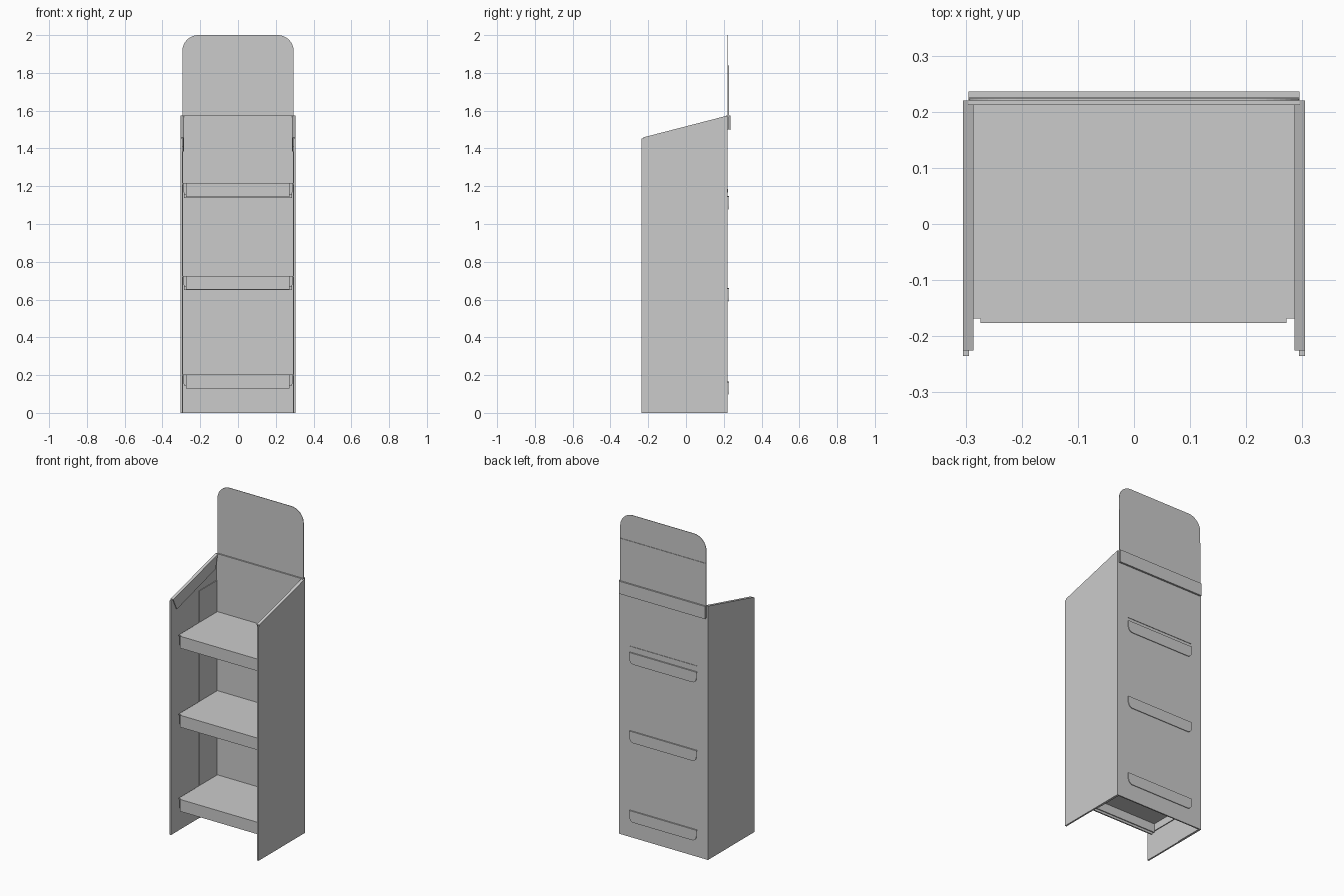
import bpy, bmesh, math
from mathutils import Vector

if "Cube" in bpy.data.objects:
    bpy.data.objects.remove(bpy.data.objects["Cube"])

board = bpy.data.materials.new("grey_cardboard")
board.use_nodes = True
GREY = (0.6, 0.6, 0.6, 1)
board.diffuse_color = GREY
board.node_tree.nodes["Principled BSDF"].inputs["Base Color"].default_value = GREY


def prism(name, points, push):
    """Closed sheet: a planar outline extruded along a vector."""
    bm = bmesh.new()
    face = bm.faces.new([bm.verts.new(p) for p in points])
    new = bmesh.ops.extrude_face_region(bm, geom=[face])["geom"]
    bmesh.ops.translate(bm, vec=Vector(push),
                        verts=[v for v in new if isinstance(v, bmesh.types.BMVert)])
    bmesh.ops.recalc_face_normals(bm, faces=bm.faces)
    mesh = bpy.data.meshes.new(name)
    bm.to_mesh(mesh)
    bm.free()
    mesh.materials.append(board)
    obj = bpy.data.objects.new(name, mesh)
    bpy.context.collection.objects.link(obj)
    return obj


def box(name, x0, x1, y0, y1, z0, z1):
    return prism(name, [(x0, y0, z0), (x1, y0, z0), (x1, y1, z0), (x0, y1, z0)],
                 (0, 0, z1 - z0))


def rounded_sheet(name, half, z0, z1, y, thick, r, top):
    """Upright sheet with two rounded corners, at the top or at the bottom."""
    arc = [(half - r + r * math.cos(a), r * math.sin(a) - r)
           for a in [math.pi / 2 * i / 10 for i in range(11)]]
    edge, base, sign = (z1, z0, 1) if top else (z0, z1, -1)
    right = [(x, y, edge + sign * h) for x, h in arc]
    left = [(-x, py, z) for x, py, z in reversed(right)]
    return prism(name, [(half, y, base)] + right + left + [(-half, y, base)],
                 (0, thick, 0))


FRONT, BACK = -0.225, 0.22
LOW, HIGH = 1.455, 1.57       # top edge of the sides, front and back

# Side panels with folded top flaps and the inner wings of the back panel
for side, s in (("left", 1), ("right", -1)):
    prism(side + "_panel",
          [(s * 0.295, FRONT, 0), (s * 0.295, BACK, 0),
           (s * 0.295, BACK, HIGH), (s * 0.295, FRONT, LOW)], (s * 0.01, 0, 0))
    box(side + "_front_fold", *sorted((s * 0.294, s * 0.305)), -0.235, FRONT, 0, LOW - 0.003)
    prism(side + "_top_fold",
          [(s * 0.286, FRONT, LOW), (s * 0.286, BACK, HIGH),
           (s * 0.286, BACK, HIGH + 0.004), (s * 0.286, FRONT, LOW + 0.004)],
          (s * 0.019, 0, 0))
    prism(side + "_top_flap",
          [(s * 0.286, FRONT, LOW), (s * 0.286, BACK - 0.01, HIGH),
           (s * 0.286, 0.19, 1.49), (s * 0.286, -0.19, 1.385)], (s * 0.004, 0, 0))
    box(side + "_inner_wing", *sorted((s * 0.291, s * 0.295)), 0.04, 0.212, 0, 1.41)

# Back panel, folded over at the top
box("back_panel", -0.295, 0.295, 0.212, BACK, 0, HIGH)
box("back_top_fold", -0.295, 0.295, 0.212, 0.236, HIGH, HIGH + 0.005)
box("back_top_flap", -0.295, 0.295, 0.231, 0.236, 1.497, HIGH)

# Header card with a rear support sheet
rounded_sheet("header_card", 0.295, 1.5, 2.0, 0.2205, 0.003, 0.085, True)
box("header_support", -0.295, 0.295, 0.2235, 0.2265, 1.5, 1.838)

# Shelves with front lips, folded flanges and locking tabs through the back
levels = [("lower", 0.204, 0.167), ("middle", 0.726, 0.66), ("upper", 1.216, 1.147)]
for name, z, tab in levels:
    box(name + "_shelf", -0.29, 0.29, -0.168, 0.212, z - 0.006, z)
    box(name + "_shelf_lip", -0.274, 0.272, -0.176, -0.168, z - 0.074, z)
    box(name + "_shelf_lip_return", -0.285, 0.285, -0.168, -0.162, z - 0.06, z - 0.006)
    box(name + "_shelf_back_flange", -0.285, 0.285, 0.202, 0.207, tab - 0.01, z - 0.006)
    for side, s in (("left", 1), ("right", -1)):
        box(name + "_shelf_" + side + "_flange",
            *sorted((s * 0.284, s * 0.289)), -0.162, 0.202, z - 0.05, z - 0.006)
    box(name + "_tab_bridge", -0.23, 0.23, 0.207, 0.228, tab - 0.005, tab)
    rounded_sheet(name + "_back_tab", 0.23, tab - 0.069, tab, 0.224, 0.004, 0.03, False)

# Slot strip above the upper tab
box("upper_slot_strip", -0.23, 0.23, BACK, 0.223, 1.168, 1.184)
